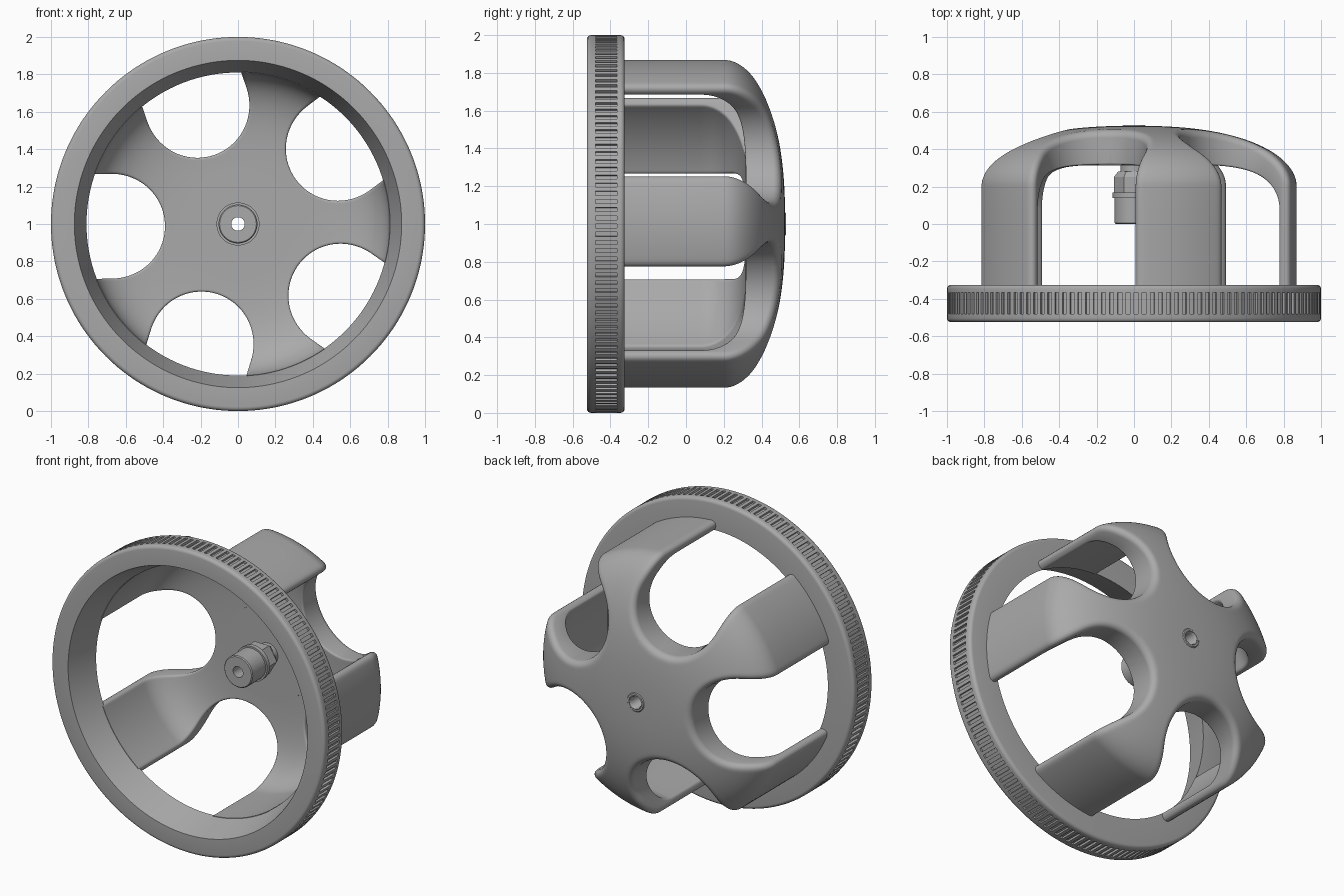
import bpy, bmesh, math
from math import sin, cos, pi, radians, hypot, sqrt, asin, acos

cube = bpy.data.objects.get("Cube")
if cube:
    bpy.data.objects.remove(cube, do_unlink=True)

grey = bpy.data.materials.new("satin_grey")
grey.use_nodes = True
grey.diffuse_color = (0.4, 0.4, 0.4, 1)
grey.node_tree.nodes["Principled BSDF"].inputs["Base Color"].default_value = (0.4, 0.4, 0.4, 1)


def polar(r, a, y):
    """Point around the wheel axis, which runs along y at z = 1."""
    return (r * cos(a), y, 1 + r * sin(a))


def finish(name, bm, angle=35):
    bmesh.ops.remove_doubles(bm, verts=bm.verts, dist=1e-5)
    bmesh.ops.recalc_face_normals(bm, faces=bm.faces)
    mesh = bpy.data.meshes.new(name)
    bm.to_mesh(mesh)
    bm.free()
    mesh.materials.append(grey)
    ob = bpy.data.objects.new(name, mesh)
    bpy.context.collection.objects.link(ob)
    bpy.ops.object.select_all(action='DESELECT')
    ob.select_set(True)
    bpy.context.view_layer.objects.active = ob
    bpy.ops.object.shade_smooth_by_angle(angle=radians(angle))
    return ob


def lathe(profile, segments, offset=0.0):
    """Closed (r, y) profile revolved around the axis."""
    bm = bmesh.new()
    rings = [[bm.verts.new(polar(r, 2 * pi * i / segments + offset, y)) for r, y in profile]
             for i in range(segments)]
    n = len(profile)
    for i in range(segments):
        a, b = rings[i], rings[(i + 1) % segments]
        for j in range(n):
            k = (j + 1) % n
            bm.faces.new((a[j], a[k], b[k], b[j]))
    return bm


# Rim: tapered bore, rounded corners and a band of cut grip grooves
GROOVES = 144
rim = [(0.81, -0.325), (0.875, -0.525)]
c = 0.022
for cy, start in ((-0.525 + c, -90), (-0.325 - c, 0)):
    rim += [(1 - c + c * cos(radians(start + s)), cy + c * sin(radians(start + s)))
            for s in (0, 22.5, 45, 67.5, 90)]
    if start < 0:
        rim += [(1, -0.48), (1, -0.365)]
bm = lathe(rim, GROOVES * 2)
bm.faces.ensure_lookup_table()
band = rim.index((1, -0.48))
groove = [f for i, f in enumerate(bm.faces)
          if i % len(rim) == band and (i // len(rim)) % 2]
for f in bmesh.ops.extrude_discrete_faces(bm, faces=groove)["faces"]:
    for v in f.verts:
        v.co.x *= 0.986
        v.co.z = 1 + (v.co.z - 1) * 0.986
finish("rim", bm, 30)

# Spider: domed hub flowing into five arms, separated by round-ended slots
ARMS, HALF = 5, radians(36)
SLOT_R, SLOT_AT, BORE = 0.28, 0.67, 0.05
INNER_EDGE = SLOT_AT - SLOT_R
HUB_ROWS, DOME_ROWS, WALL_ROWS, COLS = 18, 36, 4, 28


def slot_half_angle(r):
    if r <= INNER_EDGE:
        return 0.0
    if r < hypot(SLOT_AT, SLOT_R):
        return acos(min(1, (r * r + SLOT_AT ** 2 - SLOT_R ** 2) / (2 * r * SLOT_AT)))
    return asin(SLOT_R / r)


def skin_rows(radius, base, height, power):
    """Rows of (r, y, normal_r, normal_y) from the bore out over the dome and down the wall."""
    radii = [BORE + (INNER_EDGE - BORE) * sin(pi / 2 * k / HUB_ROWS) for k in range(HUB_ROWS + 1)]
    radii += [INNER_EDGE + (radius - INNER_EDGE) * (1 - cos(pi * k / DOME_ROWS)) / 2
              for k in range(1, DOME_ROWS + 1)]
    rows = []
    for r in radii:
        q = min(1, (r / radius) ** power)
        s = sqrt(1 - q)
        nr, ny = height * power / 2 * q / r, s
        length = hypot(nr, ny)
        rows.append((r, base + height * s, nr / length, ny / length))
    end = -0.335
    rows += [(radius, base + (end - base) * k / WALL_ROWS, 1, 0) for k in range(1, WALL_ROWS + 1)]
    return rows


def skin(bm, rows, arm, fillet, sign):
    """Grid of verts for one arm; slot edges are rounded into the material."""
    grid = []
    for r, y, nr, ny in rows:
        line = []
        for j in range(COLS + 1):
            t = sin(pi / 2 * (2 * j / COLS - 1))
            rel = t * (HALF - slot_half_angle(r))
            away = HALF - abs(rel)
            u, v = r * cos(away), r * sin(away)
            d = (v if u > SLOT_AT else hypot(u - SLOT_AT, v)) - SLOT_R
            drop = 0.0
            if d < fillet:
                drop = fillet - sqrt(max(0, fillet ** 2 - (fillet - max(d, 0)) ** 2))
            x, py, z = polar(r, arm + rel, y - sign * drop * ny)
            h = arm + math.copysign(HALF, rel)
            line.append(bm.verts.new((x - sign * drop * nr * cos(h), py,
                                      z - sign * drop * nr * sin(h))))
        grid.append(line)
    return grid


bm = bmesh.new()
outer_rows = skin_rows(0.87, 0.2, 0.325, 2.4)
inner_rows = skin_rows(0.81, 0.08, 0.24, 5)
for k in range(ARMS):
    arm = radians(1 + 72 * k)
    out = skin(bm, outer_rows, arm, 0.045, 1)
    inn = skin(bm, inner_rows, arm, 0.01, -1)
    last = len(out) - 1
    for i in range(last):
        for j in range(COLS):
            for g in (out, inn):
                bm.faces.new((g[i][j], g[i][j + 1], g[i + 1][j + 1], g[i + 1][j]))
        if i >= HUB_ROWS:
            for j in (0, COLS):
                bm.faces.new((out[i][j], out[i + 1][j], inn[i + 1][j], inn[i][j]))
    for i in (0, last):
        for j in range(COLS):
            bm.faces.new((out[i][j], out[i][j + 1], inn[i][j + 1], inn[i][j]))
finish("spider", bm, 40)

# Flat pad inside the hub
finish("hub_pad", lathe([(0.05, 0.314), (0.31, 0.314), (0.31, 0.33), (0.05, 0.33)], 64))

# Hollow spindle with flange, running through the hub
spindle = [(0.036, 0.0), (0.098, 0.0), (0.104, 0.006), (0.104, 0.14), (0.115, 0.14),
           (0.115, 0.168), (0.06, 0.168), (0.06, 0.33), (0.05, 0.33), (0.05, 0.522),
           (0.043, 0.528), (0.036, 0.515)]
finish("spindle", lathe(spindle, 48))

# Hexagonal nut with chamfered shoulder, and its neck
finish("spindle_nut", lathe([(0.055, 0.168), (0.108, 0.168), (0.108, 0.25), (0.085, 0.28),
                             (0.055, 0.28)], 6), 20)
finish("spindle_neck", lathe([(0.05, 0.27), (0.072, 0.27), (0.072, 0.32), (0.05, 0.32)], 32))

# Collar around the bore on the back of the hub
finish("bore_collar", lathe([(0.046, 0.5), (0.062, 0.5), (0.062, 0.525), (0.057, 0.53),
                             (0.046, 0.53)], 40))
